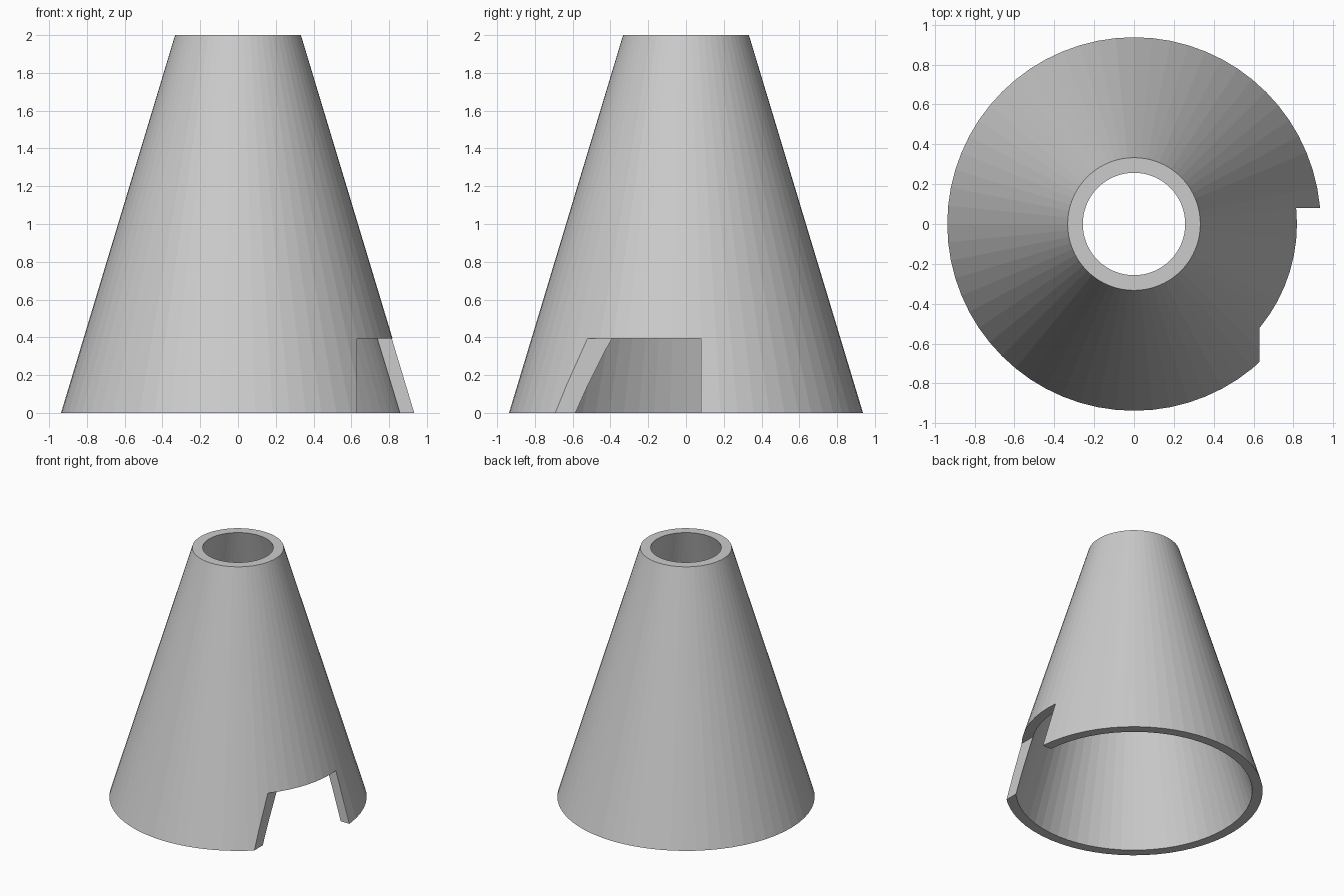
import bpy
import bmesh
from math import cos, sin, tau

if "Cube" in bpy.data.objects:
    bpy.data.objects.remove(bpy.data.objects["Cube"], do_unlink=True)

SEGMENTS = 64
HEIGHT = 2.0
# Wall section as (radius, height): outer base, outer top, inner top, inner base
PROFILE = [(0.937, 0), (0.333, HEIGHT), (0.257, HEIGHT), (0.861, 0)]

grey = bpy.data.materials.new("plain grey")
grey.use_nodes = True
grey.diffuse_color = (0.6, 0.6, 0.6, 1)
grey.node_tree.nodes["Principled BSDF"].inputs["Base Color"].default_value = grey.diffuse_color


def add_object(name, bm):
    bmesh.ops.recalc_face_normals(bm, faces=bm.faces)
    mesh = bpy.data.meshes.new(name)
    bm.to_mesh(mesh)
    bm.free()
    mesh.materials.append(grey)
    obj = bpy.data.objects.new(name, mesh)
    bpy.context.collection.objects.link(obj)
    return obj


# Hollow tapered shell, open at both ends
bm = bmesh.new()
rings = []
for i in range(SEGMENTS):
    a = tau * i / SEGMENTS
    rings.append([bm.verts.new((r * cos(a), r * sin(a), z)) for r, z in PROFILE])
for i, ring in enumerate(rings):
    after = rings[(i + 1) % SEGMENTS]
    for j in range(len(PROFILE)):
        k = (j + 1) % len(PROFILE)
        bm.faces.new((ring[j], after[j], after[k], ring[k]))
shell = add_object("hollow_cone", bm)

# Box that cuts the notch in the lower rim
x0, x1, y0, y1, z0, z1 = 0.63, 1.2, -1.2, 0.08, -0.2, 0.395
bm = bmesh.new()
bmesh.ops.create_cube(bm, size=1)
for v in bm.verts:
    v.co = (x1 if v.co.x > 0 else x0, y1 if v.co.y > 0 else y0, z1 if v.co.z > 0 else z0)
cutter = add_object("notch_cutter", bm)

# Cut the notch, apply it and discard the cutter
cut = shell.modifiers.new("notch", "BOOLEAN")
cut.operation = "DIFFERENCE"
cut.solver = "EXACT"
cut.object = cutter
bpy.context.view_layer.objects.active = shell
bpy.ops.object.modifier_apply(modifier=cut.name)
bpy.data.objects.remove(cutter, do_unlink=True)
